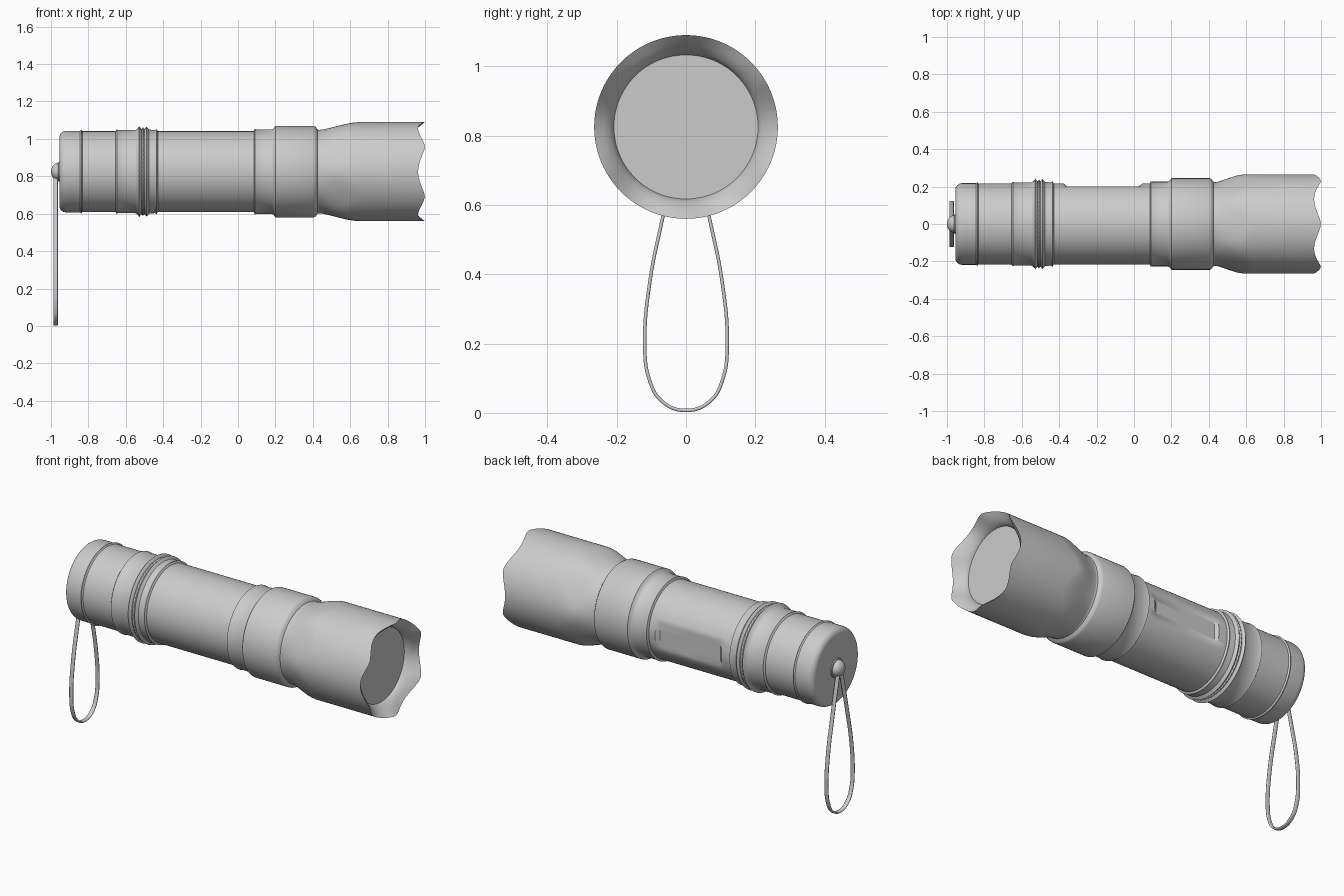
import bpy, bmesh
from math import sin, cos, pi, radians

if "Cube" in bpy.data.objects:
    bpy.data.objects.remove(bpy.data.objects["Cube"])

AXIS_Z = 0.825
SEG = 96


def finish(obj, angle=30):
    bpy.ops.object.select_all(action='DESELECT')
    obj.select_set(True)
    bpy.context.view_layer.objects.active = obj
    bpy.ops.object.shade_smooth_by_angle(angle=radians(angle))


def revolve(name, profile, warp=None, seg=SEG):
    """Spin (x, radius) points about the long axis; warp may reshape each ring."""
    bm = bmesh.new()
    rings = []
    for i, (x, r) in enumerate(profile):
        ring = []
        for j in range(seg):
            t = 2 * pi * j / seg
            p = (x, r * cos(t), r * sin(t))
            if warp:
                p = warp(i, j, t, x, r)
            ring.append(bm.verts.new((p[0], p[1], p[2] + AXIS_Z)))
        rings.append(ring)
    for a, b in zip(rings, rings[1:]):
        for j in range(seg):
            k = (j + 1) % seg
            bm.faces.new((a[j], a[k], b[k], b[j]))
    bmesh.ops.remove_doubles(bm, verts=bm.verts, dist=1e-5)
    bmesh.ops.recalc_face_normals(bm, faces=bm.faces)
    mesh = bpy.data.meshes.new(name)
    bm.to_mesh(mesh)
    bm.free()
    obj = bpy.data.objects.new(name, mesh)
    bpy.context.collection.objects.link(obj)
    finish(obj)
    return obj


# Tail cap with rounded rear corner
corner = [(-0.92 - 0.035 * cos(a), 0.183 + 0.035 * sin(a))
          for a in [pi / 2 * k / 6 for k in range(7)]]
revolve("tail_cap", [(-0.955, 0)] + corner +
        [(-0.845, 0.218), (-0.838, 0.224), (-0.832, 0.216), (-0.655, 0.216),
         (-0.648, 0.226), (-0.64, 0.222), (-0.55, 0.222), (-0.54, 0.227),
         (-0.528, 0.242), (-0.516, 0.228), (-0.5, 0.228), (-0.488, 0.24),
         (-0.475, 0.225), (-0.445, 0.222), (-0.435, 0.227), (-0.428, 0.215)])


# Knurled seam between the two raised rings
def knurl(i, j, t, x, r):
    if i == 1 and j % 2:
        r += 0.007
    return x, r * cos(t), r * sin(t)


revolve("knurl_ring", [(-0.516, 0.227), (-0.508, 0.23), (-0.5, 0.227)], knurl, 120)


# Body tube with a flat label panel milled into the back
def panel(i, j, t, x, r):
    y = r * cos(t)
    if -0.365 < x < 0.035:
        y = min(y, 0.2)
    return x, y, r * sin(t)


revolve("body_tube", [(x, 0.216) for x in (-0.43, -0.375, -0.36, -0.16, 0.025, 0.045, 0.088)],
        panel)

# Collar in two steps
revolve("collar", [(0.084, 0.215), (0.09, 0.229), (0.098, 0.226), (0.18, 0.226),
                   (0.19, 0.231), (0.2, 0.245), (0.405, 0.245), (0.415, 0.24),
                   (0.425, 0.225), (0.435, 0.223)])


# Head: six-sided taper, scalloped rim and sloped inner wall
def head_warp(i, j, t, x, r):
    c = cos(6 * t)
    if 0 < i < 7:
        x -= 0.03 * c * (x - 0.43) / 0.18
    dip = 0.036 * (0.5 + 0.5 * c) ** 0.75
    weight = {8: 1, 9: 0.9, 10: 0.6, 11: 0.25}.get(i, 0)
    return x - dip * weight, r * cos(t), r * sin(t)


revolve("head", [(0.43, 0.223), (0.45, 0.225), (0.48, 0.233), (0.52, 0.245),
                 (0.56, 0.256), (0.59, 0.262), (0.62, 0.265), (0.9, 0.265),
                 (0.999, 0.265), (0.989, 0.256), (0.966, 0.238), (0.938, 0.219),
                 (0.908, 0.207), (0.895, 0.207)], head_warp)

# Lens disc
revolve("lens", [(0.91, 0), (0.91, 0.208), (0.89, 0.208), (0.89, 0)])

# Strap knob on the tail
dome = [(-0.962 - 0.038 * sin(a), 0.046 * cos(a))
        for a in [pi / 2 * k / 8 for k in range(9)]]
revolve("strap_knob", [(-0.953, 0.055), (-0.96, 0.052)] + dome, seg=32)

# Wrist strap: flat ribbon loop
half = [(0.012, 0.81), (0.035, 0.71), (0.068, 0.56), (0.104, 0.38), (0.119, 0.2),
        (0.107, 0.1), (0.07, 0.034)]
path = half + [(0, 0.007)] + [(-y, z) for y, z in reversed(half)]
curve = bpy.data.curves.new("wrist_strap", 'CURVE')
curve.dimensions = '3D'
curve.twist_mode = 'Z_UP'
curve.fill_mode = 'FULL'
curve.extrude = 0.007
curve.bevel_depth = 0.005
curve.bevel_resolution = 2
curve.use_fill_caps = True
spline = curve.splines.new('BEZIER')
spline.resolution_u = 6
spline.bezier_points.add(len(path) - 1)
for bp, (y, z) in zip(spline.bezier_points, path):
    bp.co = (y, z, 0)
    bp.handle_left_type = bp.handle_right_type = 'AUTO'
strap = bpy.data.objects.new("wrist_strap", curve)
strap.rotation_euler = (pi / 2, 0, pi / 2)
strap.location.x = -0.975
bpy.context.collection.objects.link(strap)
